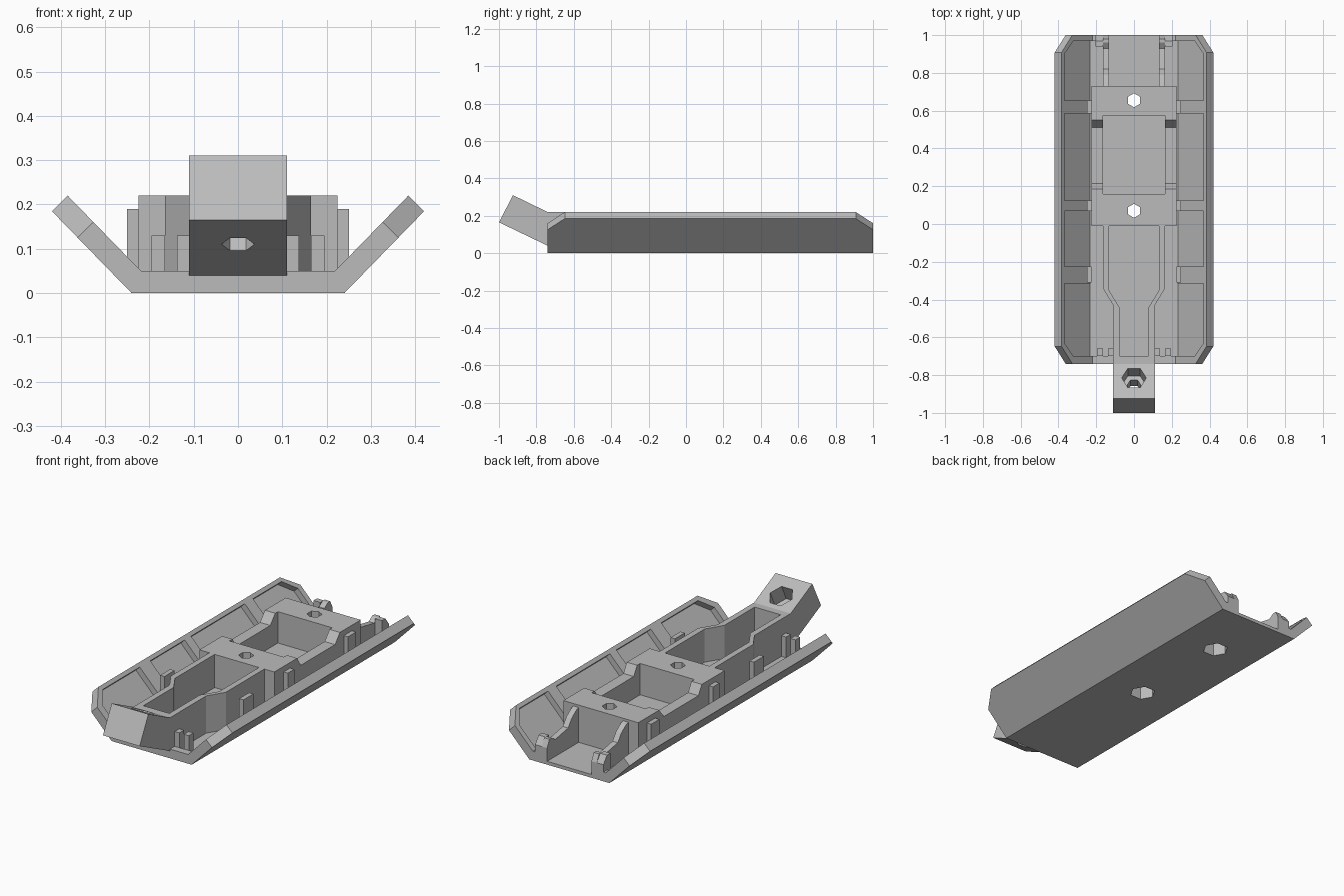
import bpy
import bmesh
from math import pi, atan2
from mathutils import Vector, Matrix

cube = bpy.data.objects.get("Cube")
if cube:
    bpy.data.objects.remove(cube, do_unlink=True)

grey = bpy.data.materials.new("plain grey")
grey.use_nodes = True
COLOUR = (0.5, 0.5, 0.5, 1)
grey.diffuse_color = COLOUR
grey.node_tree.nodes["Principled BSDF"].inputs["Base Color"].default_value = COLOUR

FRONT, BACK = -0.74, 1.0


def finish(name, bm):
    bmesh.ops.recalc_face_normals(bm, faces=bm.faces)
    mesh = bpy.data.meshes.new(name)
    bm.to_mesh(mesh)
    bm.free()
    mesh.materials.append(grey)
    obj = bpy.data.objects.new(name, mesh)
    bpy.context.collection.objects.link(obj)
    return obj


def prism(name, points, offset):
    """Extrude a flat 3D polygon by an offset vector."""
    bm = bmesh.new()
    face = bm.faces.new([bm.verts.new(p) for p in points])
    new = bmesh.ops.extrude_face_region(bm, geom=[face])["geom"]
    verts = [v for v in new if isinstance(v, bmesh.types.BMVert)]
    bmesh.ops.translate(bm, verts=verts, vec=offset)
    return finish(name, bm)


def box(name, x0, x1, y0, y1, z0, z1):
    pts = [(x0, y0, z0), (x1, y0, z0), (x1, y1, z0), (x0, y1, z0)]
    return prism(name, pts, (0, 0, z1 - z0))


def side_profile(name, yz, x0, x1):
    return prism(name, [(x0, y, z) for y, z in yz], (x1 - x0, 0, 0))


def hexagon(name, radius, depth, matrix):
    bm = bmesh.new()
    bmesh.ops.create_cone(bm, cap_ends=True, segments=6, radius1=radius,
                          radius2=radius, depth=depth, matrix=matrix)
    return finish(name, bm)


def cut(target, cutters):
    for c in cutters:
        m = target.modifiers.new("cut", "BOOLEAN")
        m.operation, m.solver, m.object = "DIFFERENCE", "EXACT", c
        bpy.context.view_layer.objects.active = target
        bpy.ops.object.modifier_apply(modifier=m.name)
        bpy.data.objects.remove(c, do_unlink=True)


def mirrored(poly):
    return poly + [(-x, y) for x, y in reversed(poly)]


# Sloping side frame: u runs up the slope, n points inward
FOOT = Vector((0.24, 0, 0))
UP = Vector((0.18, 0, 0.185))
SLOPE = UP.length
UP.normalize()
IN = Vector((-UP.z, 0, UP.x))
SKIN, RIM = 0.018, 0.05


def on_slope(u, n, y):
    return FOOT + UP * u + IN * n + Vector((0, y, 0))


def layer(name, n0, n1):
    """Folded tray layer with chamfered upper corners."""
    def fold(n):
        return (n - n * UP.x) / UP.z
    half = [on_slope(fold(n0), n0, 0), on_slope(SLOPE, n0, 0),
            on_slope(SLOPE, n1, 0), on_slope(fold(n1), n1, 0)]
    left = [Vector((-p.x, 0, p.z)) for p in reversed(half)]
    pts = [p + Vector((0, FRONT, 0)) for p in half + left]
    obj = prism(name, pts, (0, BACK - FRONT, 0))
    bm = bmesh.new()
    bm.from_mesh(obj.data)
    for sx in (1, -1):
        for end, sy in ((FRONT, -1), (BACK, 1)):
            p = on_slope(0.175, 0, end)
            normal = Vector((UP.x * sx, sy * 0.9, UP.z))
            cutting = bmesh.ops.bisect_plane(
                bm, geom=bm.verts[:] + bm.edges[:] + bm.faces[:],
                plane_co=(p.x * sx, p.y, p.z), plane_no=normal, clear_outer=True)
            edges = [e for e in cutting["geom_cut"] if isinstance(e, bmesh.types.BMEdge)]
            bmesh.ops.holes_fill(bm, edges=edges)
    bmesh.ops.recalc_face_normals(bm, faces=bm.faces)
    bm.to_mesh(obj.data)
    bm.free()
    return obj


def screw_cutters():
    out = []
    for y in (0.07, 0.655):
        turn = Matrix.Translation((0, y, 0.1))
        out.append(hexagon("screw_cutter", 0.037, 0.6, turn))
        out.append(hexagon("head_cutter", 0.065, 0.2,
                           Matrix.Translation((0, y, 0)) @ Matrix.Rotation(pi / 6, 4, "Z")))
    return out


# Tray skin
shell = layer("tray_shell", 0, SKIN)
cut(shell, screw_cutters())

# Raised rim and ribs left standing around the recessed panels
rim = layer("tray_rim", SKIN, RIM)
panels = [box("floor_cutter", -0.231, 0.231, -0.70, 0.97, SKIN - 0.01, 0.1),
          box("rear_cutter", -0.165, 0.165, 0.9, 1.1, SKIN - 0.01, 0.1)]
for y0, y1, c0, c1 in ((-0.70, -0.315, 0.07, 0), (-0.225, 0.07, 0, 0),
                       (0.125, 0.585, 0, 0), (0.655, 0.97, 0, 0.07)):
    top = SLOPE - 0.022
    uy = [(0.004, y0), (top - c0, y0)]
    if c0:
        uy.append((top, y0 + c0))
    if c1:
        uy.append((top, y1 - c1))
    uy += [(top, y1)] if not c1 else []
    if not c0:
        uy[1] = (top, y0)
    uy += [(top - c1, y1)] if c1 else []
    uy.append((0.004, y1))
    pts = [on_slope(u, SKIN - 0.008, y) for u, y in uy]
    panels.append(prism("panel_cutter", pts, IN * 0.06))
    flip = [Vector((-p.x, p.y, p.z)) for p in pts]
    panels.append(prism("panel_cutter", flip, Vector((-IN.x, 0, IN.z)) * 0.06))
cut(rim, panels)

# Main housing with open pocket and lowered side rails
housing = box("main_housing", -0.225, 0.225, -0.01, 0.73, 0.012, 0.22)
saddle = [(0.18, 0.23), (0.215, 0.17), (0.51, 0.17), (0.56, 0.23)]
cut(housing, screw_cutters() + [
    box("pocket_cutter", -0.163, 0.163, 0.16, 0.575, 0.05, 0.3),
    side_profile("rail_cutter", saddle, -0.3, 0.3)])

# Tapering front housing with a matching recess
outer = mirrored([(0.11, FRONT), (0.11, -0.43), (0.165, -0.34), (0.165, -0.005)])
inner = mirrored([(0.078, -0.70), (0.078, -0.44), (0.133, -0.35), (0.133, -0.01)])
neck = prism("front_housing", [(x, y, 0.012) for x, y in outer], (0, 0, 0.208))
cut(neck, [prism("recess_cutter", [(x, y, 0.04) for x, y in inner], (0, 0, 0.3))])

# Tilted nose with counterbored hole
nose = side_profile("nose_block", [(FRONT, 0.04), (-1.0, 0.165), (-0.925, 0.31),
                                   (FRONT, 0.22)], -0.11, 0.11)
tilt = Matrix.Translation((0, -0.815, 0.256)) @ Matrix.Rotation(atan2(0.09, -0.185) - pi, 4, "X")
quarter = Matrix.Rotation(pi / 6, 4, "Z")
cut(nose, [hexagon("bore_cutter", 0.065, 0.18, tilt @ quarter),
           hexagon("through_cutter", 0.037, 0.8, tilt @ quarter)])

# Paired tabs and rear brackets
bracket = [(0.72, 0.012), (0.72, 0.21), (0.75, 0.2), (0.79, 0.17), (0.82, 0.13),
           (0.93, 0.11), (0.96, 0.13), (0.98, 0.13), (1.0, 0.09), (1.0, 0.012)]
stop = [(0.94, 0.012), (0.94, 0.13), (0.97, 0.13), (1.0, 0.09), (1.0, 0.012)]
for side, s in (("left", 1), ("right", -1)):
    for i, (y0, y1) in enumerate(((-0.31, -0.225), (0.07, 0.125), (0.585, 0.655))):
        box(f"{side}_rib_tab_{i + 1}", 0.224 * s, 0.25 * s, y0, y1, 0.012, 0.19)
    box(f"{side}_front_tab", 0.165 * s, 0.195 * s, FRONT + 0.04, -0.66, 0.012, 0.13)
    box(f"{side}_front_gusset", 0.105 * s, 0.138 * s, FRONT + 0.04, -0.66, 0.012, 0.13)
    side_profile(f"{side}_rear_bracket", bracket, 0.133 * s, 0.165 * s)
    side_profile(f"{side}_rear_stop", stop, 0.165 * s, 0.205 * s)
